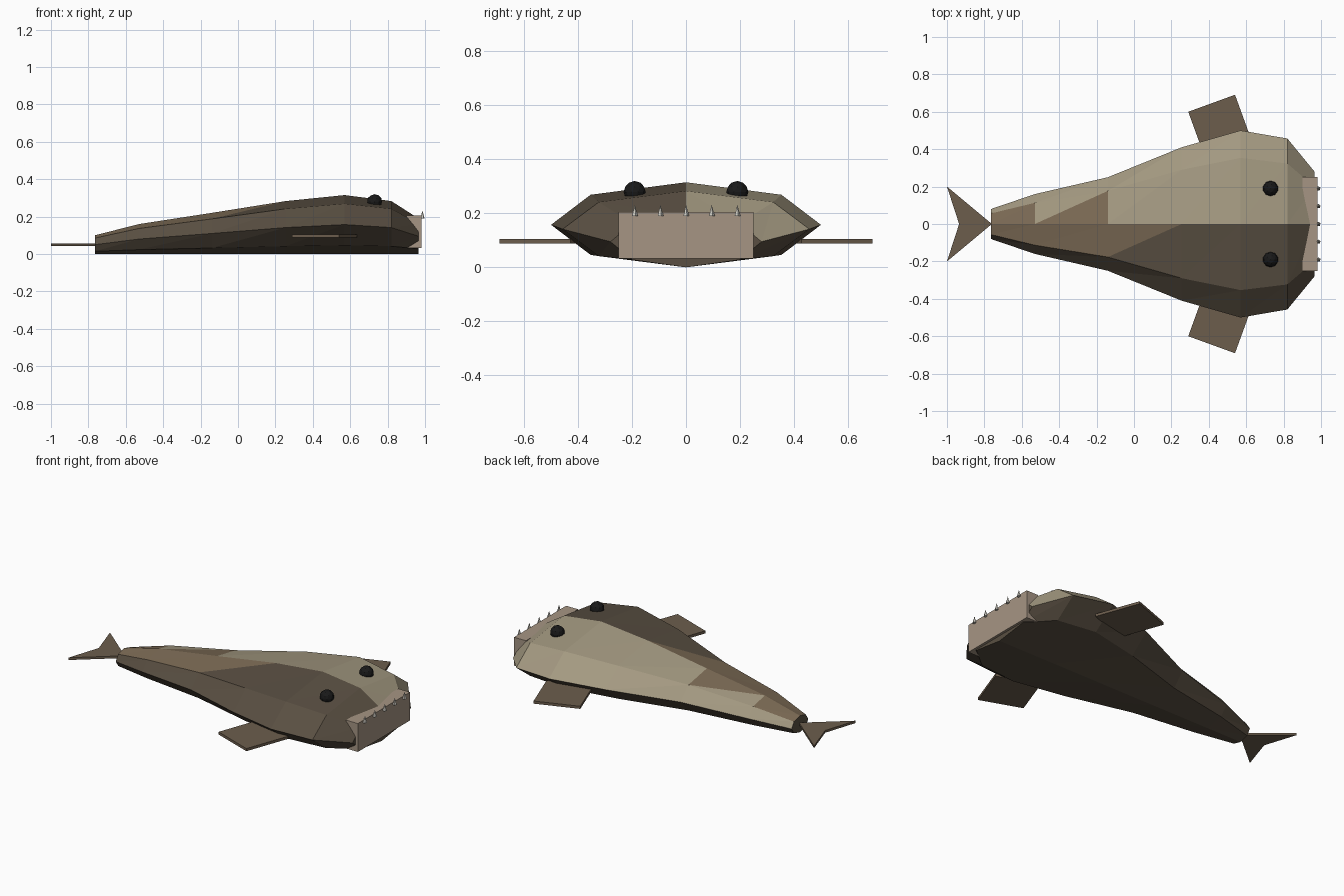
import bpy, bmesh
from math import cos, sin, pi, radians
from mathutils import Matrix, Vector

if "Cube" in bpy.data.objects:
    bpy.data.objects.remove(bpy.data.objects["Cube"])


def material(name, rgb):
    m = bpy.data.materials.new(name)
    m.diffuse_color = (*rgb, 1)
    m.use_nodes = True
    m.node_tree.nodes["Principled BSDF"].inputs["Base Color"].default_value = m.diffuse_color
    return m


sand = material("sand_skin", (0.37, 0.32, 0.22))
dark = material("dark_skin", (0.10, 0.078, 0.054))
brown = material("brown_patch", (0.20, 0.145, 0.09))
fin_mat = material("fin_brown", (0.15, 0.11, 0.073))
lip_mat = material("lip", (0.38, 0.30, 0.23))
tooth_mat = material("tooth", (0.6, 0.58, 0.52))
eye_mat = material("eye_black", (0.01, 0.01, 0.01))


def finish(bm, name, *mats):
    bmesh.ops.recalc_face_normals(bm, faces=bm.faces)
    me = bpy.data.meshes.new(name)
    bm.to_mesh(me)
    bm.free()
    for m in mats:
        me.materials.append(m)
    ob = bpy.data.objects.new(name, me)
    bpy.context.collection.objects.link(ob)
    return ob


def slab(name, outline, z0, z1, mat):
    # flat outline extruded upwards
    bm = bmesh.new()
    face = bm.faces.new([bm.verts.new((x, y, z0)) for x, y in outline])
    out = bmesh.ops.extrude_face_region(bm, geom=[face])
    top = [v for v in out["geom"] if isinstance(v, bmesh.types.BMVert)]
    bmesh.ops.translate(bm, verts=top, vec=(0, 0, z1 - z0))
    return finish(bm, name, mat)


# Body: octagonal rings (x, half width, height), belly resting on z = 0
stations = [(-0.765, 0.08, 0.10), (-0.53, 0.16, 0.16), (-0.14, 0.25, 0.22),
            (0.255, 0.41, 0.283), (0.57, 0.50, 0.315), (0.82, 0.457, 0.283),
            (0.965, 0.28, 0.19)]
patches = {(0, 1, 0), (0, 1, 1), (0, 2, 0), (0, 2, 1),
           (1, 1, 1), (1, 2, 0), (1, 2, 1), (2, 2, 0)}
bm = bmesh.new()
rings = [[bm.verts.new((x, w * cos(k * pi / 4), h / 2 * (1 + sin(k * pi / 4))))
          for k in range(8)] for x, w, h in stations]
for i, (a, b) in enumerate(zip(rings, rings[1:])):
    for j in range(8):
        n = (j + 1) % 8
        for t, tri in enumerate([(a[j], b[j], a[n]), (b[j], b[n], a[n])]):
            f = bm.faces.new(tri)
            f.material_index = 2 if (i, j, t) in patches else 0 if j < 2 else 1
bm.faces.new(rings[0]).material_index = 1
bm.faces.new(rings[-1]).material_index = 1
finish(bm, "body", sand, dark, brown)

# Mouth plate
slab("mouth_plate", [(0.90, -0.25), (0.98, -0.25), (0.98, 0.25), (0.90, 0.25)],
     0.033, 0.205, lip_mat)

# Teeth
for k in range(5):
    bm = bmesh.new()
    bmesh.ops.create_cone(bm, cap_ends=True, segments=5, radius1=0.012, radius2=0, depth=0.042,
                          matrix=Matrix.Translation((0.986, (k - 2) * 0.095, 0.211)))
    finish(bm, f"tooth_{k + 1}", tooth_mat)

# Tail fin
slab("tail_fin", [(-0.76, 0), (-1, 0.2), (-0.935, 0), (-1, -0.2)], 0.042, 0.056, fin_mat)

# Paired eyes and pectoral fins
along = Vector((cos(radians(20)), sin(radians(20)))) * 0.266
inward = Vector((sin(radians(20)), -cos(radians(20)))) * 0.28
corner = Vector((0.29, 0.60))
fin = [corner, corner + along, corner + along + inward, corner + inward]
for s, side in ((1, "left"), (-1, "right")):
    slab(f"pectoral_fin_{side}", [(p.x, s * p.y) for p in fin], 0.088, 0.104, fin_mat)
    bm = bmesh.new()
    bmesh.ops.create_icosphere(bm, subdivisions=2, radius=0.041,
                               matrix=Matrix.Translation((0.73, s * 0.19, 0.279)))
    finish(bm, f"eye_{side}", eye_mat)
